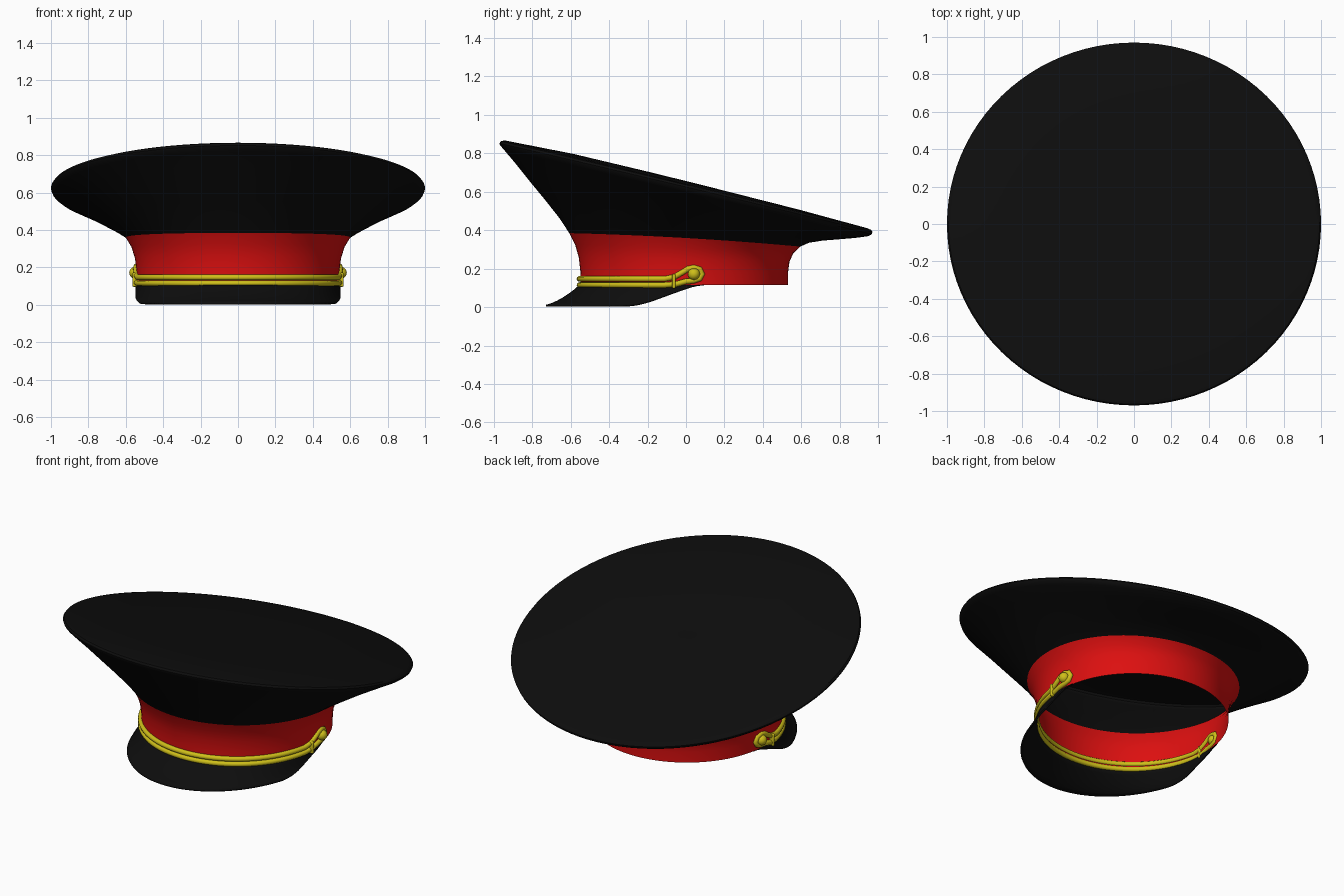
import bpy, bmesh, math
from mathutils import Vector

if "Cube" in bpy.data.objects:
    bpy.data.objects.remove(bpy.data.objects["Cube"])


def material(name, rgb):
    m = bpy.data.materials.new(name)
    m.diffuse_color = (*rgb, 1)
    m.use_nodes = True
    m.node_tree.nodes["Principled BSDF"].inputs["Base Color"].default_value = m.diffuse_color
    return m


BLACK = material("black_cloth", (0.004, 0.004, 0.004))
RED = material("red_cloth", (0.72, 0.005, 0.005))
GOLD = material("gold", (0.62, 0.52, 0.01))


def finish(ob, mat, angle=40):
    ob.data.materials.append(mat)
    bpy.ops.object.select_all(action='DESELECT')
    ob.select_set(True)
    bpy.context.view_layer.objects.active = ob
    bpy.ops.object.shade_smooth_by_angle(angle=math.radians(angle))
    return ob


def grid_mesh(name, rows, mat, closed, cap=False):
    """Skin a list of equally long point rows."""
    bm = bmesh.new()
    vs = [[bm.verts.new(p) for p in row] for row in rows]
    n = len(rows[0])
    for a, b in zip(vs, vs[1:]):
        for i in range(n if closed else n - 1):
            j = (i + 1) % n
            bm.faces.new((a[i], a[j], b[j], b[i]))
    if cap:
        bm.faces.new(vs[-1])
    me = bpy.data.meshes.new(name)
    bm.to_mesh(me)
    bm.free()
    ob = bpy.data.objects.new(name, me)
    bpy.context.collection.objects.link(ob)
    return finish(ob, mat)


def ring(rx, yf, yb, zf, zs, zb, n=96):
    """Tilted oval given half width, front/back y and front/side/back z."""
    pts = []
    for i in range(n):
        t = 2 * math.pi * i / n
        s = -math.sin(t)
        z = zs + (zf - zb) / 2 * s + ((zf + zb) / 2 - zs) * s * s
        pts.append((rx * math.cos(t), (yf + yb) / 2 - (yb - yf) / 2 * s, z))
    return pts


# Red band, open at the bottom
seam = (0.600, -0.607, 0.594, 0.385, 0.360, 0.315)
band = [(0.540, -0.548, 0.530, 0.115, 0.115, 0.115),
        (0.543, -0.550, 0.531, 0.190, 0.185, 0.180),
        (0.551, -0.558, 0.538, 0.260, 0.250, 0.235),
        (0.570, -0.577, 0.558, 0.325, 0.310, 0.280), seam]
grid_mesh("band", [ring(*r) for r in band], RED, True)

# Flared crown with rounded rim and tilted top
crown = [seam,
         (0.650, -0.660, 0.640, 0.465, 0.395, 0.335),
         (0.720, -0.735, 0.710, 0.560, 0.440, 0.346),
         (0.800, -0.805, 0.785, 0.645, 0.492, 0.352),
         (0.900, -0.885, 0.880, 0.745, 0.552, 0.360),
         (0.975, -0.948, 0.947, 0.820, 0.597, 0.369),
         (0.995, -0.968, 0.966, 0.843, 0.613, 0.379),
         (1.000, -0.970, 0.970, 0.852, 0.625, 0.391),
         (0.992, -0.963, 0.963, 0.864, 0.636, 0.402),
         (0.970, -0.942, 0.942, 0.867, 0.641, 0.411),
         (0.600, -0.585, 0.585, 0.797, 0.652, 0.508),
         (0.200, -0.195, 0.195, 0.704, 0.656, 0.607),
         (0.010, -0.010, 0.010, 0.658, 0.656, 0.654)]
grid_mesh("crown", [ring(*r) for r in crown], BLACK, True, True)

# Visor: from the band's lower edge down to a flat, forward brim
STEPS, COLS, SPAN = 6, 64, 101
rows = []
for k in range(STEPS + 1):
    u = k / STEPS
    row = []
    for c in range(COLS + 1):
        deg = -SPAN + 2 * SPAN * c / COLS
        f = math.radians(deg)
        q = min(1, (SPAN - abs(deg)) / 36)
        w = q * q * (3 - 2 * q)
        x0, y0 = 0.54 * math.sin(f), -0.009 - 0.539 * math.cos(f)
        x1 = max(-0.543, min(0.543, x0 * (1 + 0.05 * w)))
        y1 = y0 - 0.18 * max(0, math.cos(f))
        z = 0.115 - 0.108 * w * math.sin(u * math.pi / 2) ** 0.5 * u ** 0.4
        row.append((x0 + (x1 - x0) * u, y0 + (y1 - y0) * u, z))
    rows.append(row)
visor = grid_mesh("visor", rows[::-1], BLACK, False)
sol = visor.modifiers.new("thickness", 'SOLIDIFY')
sol.thickness = 0.01
sol.offset = 0


# Gold double cord: one closed loop round the front and both buttons
def on_band(y, z, side, out=0.006):
    s = max(-1, min(1, (y + 0.009) / 0.539))
    return Vector((side * (0.54 + out) * math.cos(math.asin(s)), y + out * s, z))


end = [(-0.11, 0.147), (-0.06, 0.157), (-0.02, 0.180), (0.01, 0.199), (0.04, 0.206),
       (0.07, 0.197), (0.083, 0.172), (0.07, 0.148), (0.04, 0.138),
       (0.0, 0.134), (-0.05, 0.120), (-0.11, 0.115)]


def front_run(z):
    """Points from the right side round the front to the left."""
    return [Vector((0.546 * math.sin(math.radians(d)),
                    -0.009 - 0.545 * math.cos(math.radians(d)), z))
            for d in range(76, -77, -4)]


path = front_run(0.147) + [on_band(y, z, -1) for y, z in end]
path += front_run(0.115)[::-1] + [on_band(y, z, 1) for y, z in end[::-1]]
cu = bpy.data.curves.new("cord", 'CURVE')
cu.dimensions = '3D'
cu.bevel_depth = 0.015
cu.bevel_resolution = 3
sp = cu.splines.new('POLY')
sp.points.add(len(path) - 1)
for p, co in zip(sp.points, path):
    p.co = (*co, 1)
sp.use_cyclic_u = True
sp.use_smooth = True
cord = bpy.data.objects.new("strap_cord", cu)
bpy.context.collection.objects.link(cord)
cu.materials.append(GOLD)

# Buttons and keepers on both sides
for side, label in ((1, "right"), (-1, "left")):
    bpy.ops.mesh.primitive_uv_sphere_add(segments=24, ring_count=14, radius=0.031,
                                         location=on_band(0.04, 0.172, side, 0.013))
    ob = bpy.context.object
    ob.name = label + "_button"
    finish(ob, GOLD)
    bpy.ops.mesh.primitive_cube_add(size=1, location=on_band(-0.062, 0.135, side, 0.009))
    ob = bpy.context.object
    ob.name = label + "_keeper"
    ob.scale = (0.038, 0.018, 0.076)
    bpy.ops.object.transform_apply(location=False, rotation=False, scale=True)
    bev = ob.modifiers.new("round", 'BEVEL')
    bev.width = 0.007
    bev.segments = 3
    finish(ob, GOLD)
